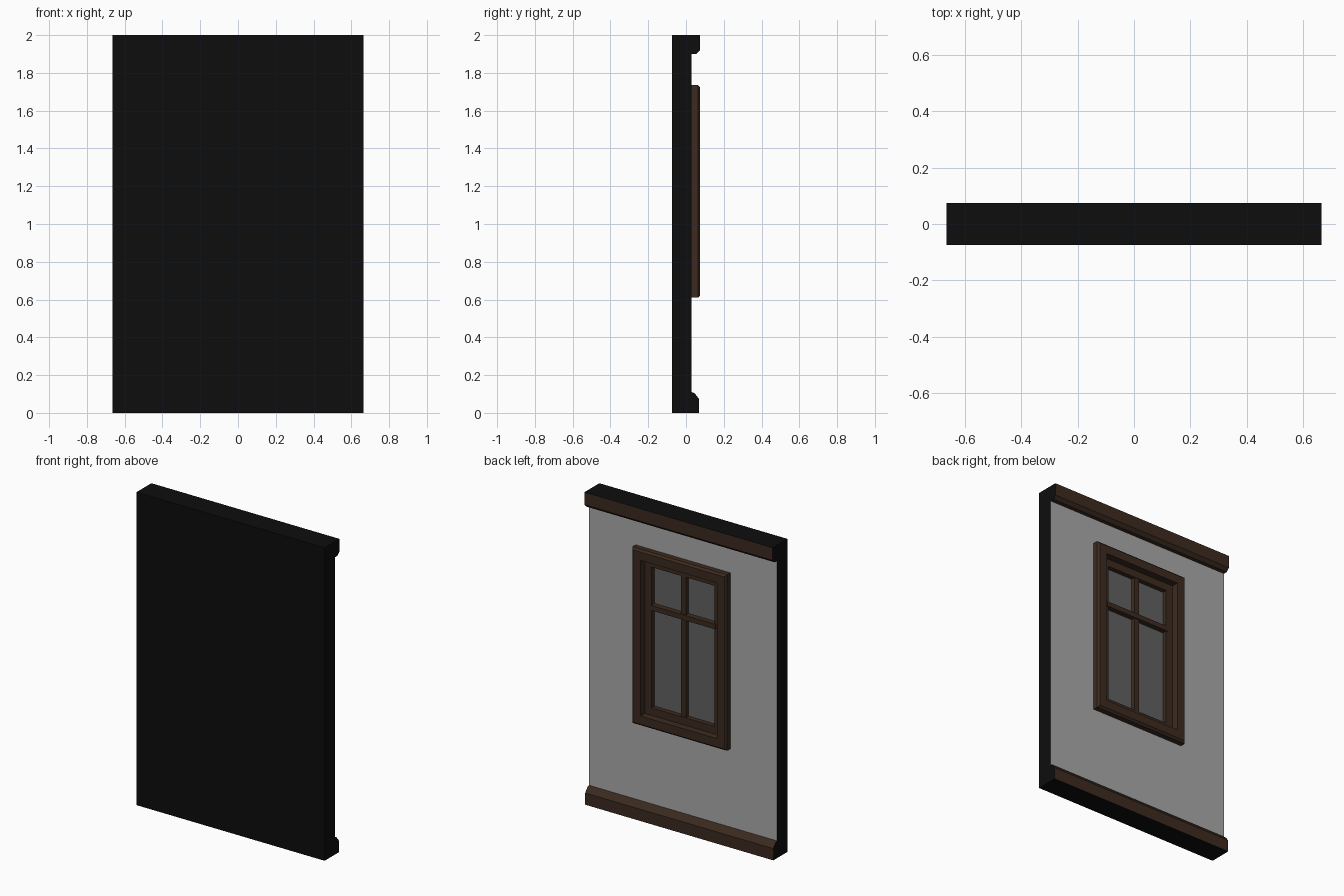
import bpy, bmesh

if "Cube" in bpy.data.objects:
    bpy.data.objects.remove(bpy.data.objects["Cube"])


def material(name, rgb):
    m = bpy.data.materials.new(name)
    m.diffuse_color = (*rgb, 1)
    m.use_nodes = True
    m.node_tree.nodes["Principled BSDF"].inputs["Base Color"].default_value = m.diffuse_color
    return m


BLACK = material("black_edge", (0.004, 0.004, 0.004))
WOOD = material("dark_wood", (0.045, 0.024, 0.014))
PLASTER = material("plaster", (0.4, 0.4, 0.4))
GLASS = material("glass", (0.12, 0.12, 0.12))


def finish(name, bm, mats):
    bmesh.ops.recalc_face_normals(bm, faces=bm.faces)
    me = bpy.data.meshes.new(name)
    bm.to_mesh(me)
    bm.free()
    for m in mats:
        me.materials.append(m)
    ob = bpy.data.objects.new(name, me)
    bpy.context.collection.objects.link(ob)
    return ob


def rect_loft(name, rects, mats, closed=False, seg_mat=None):
    """Join rectangles (half_width, z_low, z_high, y); cap the ends or close the ring."""
    bm = bmesh.new()
    rings = [[bm.verts.new(p) for p in
              ((-w, y, a), (w, y, a), (w, y, b), (-w, y, b))] for w, a, b, y in rects]
    n = len(rings)
    for i in range(n if closed else n - 1):
        r, s = rings[i], rings[(i + 1) % n]
        for k in range(4):
            f = bm.faces.new((r[k], r[(k + 1) % 4], s[(k + 1) % 4], s[k]))
            f.material_index = 1 if i == seg_mat else 0
    if not closed:
        bm.faces.new(rings[0])
        bm.faces.new(rings[-1])
    return finish(name, bm, mats)


def border(name, profile, mat):
    """Sweep an (inset, y) profile around the window outline."""
    return rect_loft(name, [(0.335 - d, 0.61 + d, 1.735 - d, y) for d, y in profile],
                     [mat], closed=True)


def rail(name, profile, half=0.665):
    """Extrude a (y, z) profile across the wall: wood faces, black ends, top and bottom."""
    bm = bmesh.new()
    a, b = ([bm.verts.new((x, y, z)) for y, z in profile] for x in (-half, half))
    n = len(profile)
    bm.faces.new(a)
    bm.faces.new(b)
    for i in range(n):
        j = (i + 1) % n
        f = bm.faces.new((a[i], a[j], b[j], b[i]))
        outer = profile[i][1] == profile[j][1] in (0, 2)
        f.material_index = 0 if outer else 1
    return finish(name, bm, [BLACK, WOOD])


def box(name, x, y, z, mat):
    ob = rect_loft(name, [((x[1] - x[0]) / 2, z[0], z[1], y[0]),
                          ((x[1] - x[0]) / 2, z[0], z[1], y[1])], [mat])
    ob.location.x = (x[0] + x[1]) / 2
    return ob


# Wall slab with a plastered face and a window pocket
rect_loft("wall", [(0.665, 0, 2, -0.075), (0.665, 0, 2, 0.03),
                   (0.27, 0.675, 1.67, 0.03), (0.27, 0.675, 1.67, -0.01)],
          [BLACK, PLASTER], seg_mat=1)

# Top and bottom mouldings
rail("top_moulding", [(0.03, 2), (0.075, 2), (0.075, 1.92), (0.055, 1.9), (0.03, 1.9)])
rail("base_moulding", [(0.03, 0), (0.068, 0), (0.068, 0.075), (0.045, 0.105), (0.03, 0.11)])

# Window casing and sash
border("window_casing", [(0, 0.028), (0, 0.063), (0.012, 0.075), (0.065, 0.075),
                         (0.065, 0.028)], WOOD)
border("window_sash", [(0.065, -0.01), (0.065, 0.03), (0.113, 0.03), (0.113, -0.01)], WOOD)

# Glass and glazing bars
box("glass_pane", (-0.222, 0.222), (-0.01, 0), (0.723, 1.622), GLASS)
box("vertical_bar", (-0.018, 0.018), (0, 0.026), (0.723, 1.622), WOOD)
box("horizontal_bar", (-0.232, 0.232), (0, 0.034), (1.347, 1.379), WOOD)
